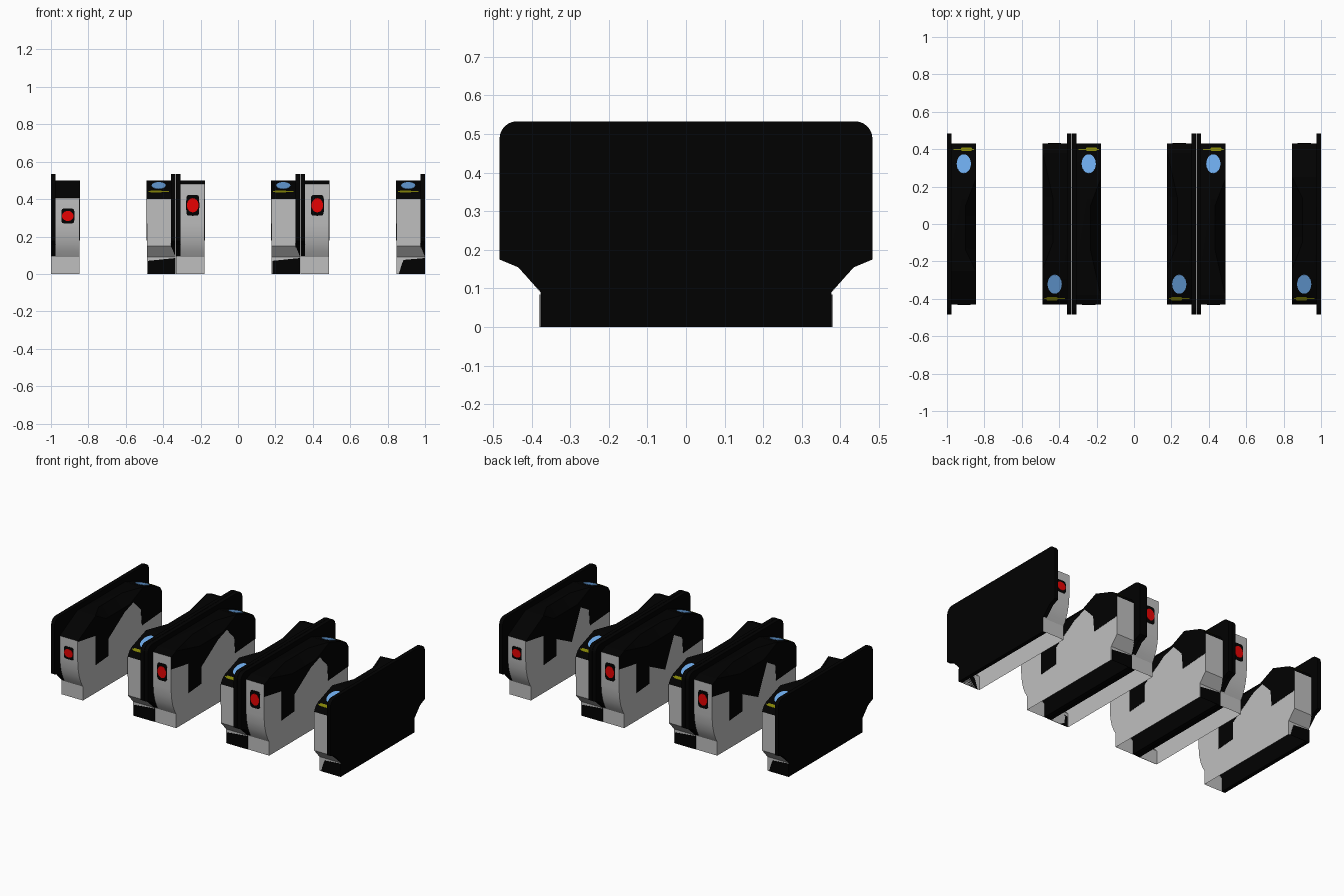
import bpy, bmesh, math
from mathutils import Matrix, Vector

cube = bpy.data.objects.get("Cube")
if cube:
    bpy.data.objects.remove(cube)


def material(name, rgb):
    m = bpy.data.materials.new(name)
    m.use_nodes = True
    m.diffuse_color = (*rgb, 1)
    m.node_tree.nodes["Principled BSDF"].inputs["Base Color"].default_value = (*rgb, 1)
    return m


BLACK = material("black", (0.0004, 0.0004, 0.0004))
GREY = material("light grey", (0.52, 0.52, 0.52))
BLUE = material("reader blue", (0.15, 0.39, 0.8))
RED = material("signal red", (1.0, 0.001, 0.001))
YELLOW = material("marker yellow", (0.22, 0.22, 0.002))


def finish(name, bm, mats, place, smooth=False):
    bmesh.ops.recalc_face_normals(bm, faces=bm.faces)
    mesh = bpy.data.meshes.new(name)
    bm.to_mesh(mesh)
    bm.free()
    for m in mats:
        mesh.materials.append(m)
    ob = bpy.data.objects.new(name, mesh)
    bpy.context.collection.objects.link(ob)
    ob.matrix_world = place
    if smooth:
        bpy.ops.object.select_all(action="DESELECT")
        ob.select_set(True)
        bpy.context.view_layer.objects.active = ob
        bpy.ops.object.shade_smooth_by_angle(angle=math.radians(20))
    return ob


def slab(name, outline, x0, x1, mat, place):
    """Closed (y, z) outline extruded along x."""
    bm = bmesh.new()
    face = bm.faces.new([bm.verts.new((x0, y, z)) for y, z in outline])
    ext = bmesh.ops.extrude_face_region(bm, geom=[face])["geom"]
    bmesh.ops.translate(bm, vec=(x1 - x0, 0, 0),
                        verts=[v for v in ext if isinstance(v, bmesh.types.BMVert)])
    return finish(name, bm, [mat], place)


def disc(name, centre, tilt, rx, ry, mat, place, power=1.0, depth=0.002):
    """Thin oval or rounded-square plate; tilt turns it about x."""
    def bend(v):
        return math.copysign(abs(v) ** power, v)
    bm = bmesh.new()
    ring = [i * math.tau / 24 for i in range(24)]
    face = bm.faces.new([bm.verts.new((rx * bend(math.cos(a)), ry * bend(math.sin(a)), 0))
                         for a in ring])
    ext = bmesh.ops.extrude_face_region(bm, geom=[face])["geom"]
    bmesh.ops.translate(bm, vec=(0, 0, depth),
                        verts=[v for v in ext if isinstance(v, bmesh.types.BMVert)])
    bm.transform(Matrix.Translation(centre) @ Matrix.Rotation(tilt, 4, "X"))
    return finish(name, bm, [mat], place)


# Side screen outline, mirrored front to back
half = [(0.375, 0), (0.375, 0.09), (0.435, 0.155), (0.483, 0.175)]
half += [(0.438 + 0.045 * math.cos(a), 0.488 + 0.045 * math.sin(a))
         for a in (i * math.pi / 12 for i in range(7))]
screen = half + [(-y, z) for y, z in reversed(half)]

WIDTH, WALL, MID = 0.155, 0.1535, 0.09
# Sloping reader end of the roof, and the bevel along the middle of its outer edge
READER_END = [(0.24, 0.5), (0.385, 0.449), (0.412, 0.431), (0.43, 0.4)]
BEVEL, RIDGE_X = [(-0.14, 0.44), (0.1, 0.44)], 0.1


def housing(place, shoulder, inset):
    """Hollow body, open below and towards the screen."""
    path = [(-0.377, 0), (-0.377, 0.09), (-0.395, 0.12), (-0.412, 0.16), (-0.424, 0.21),
            (-0.43, 0.27), (-0.43, shoulder), (-inset, 0.5), *READER_END,
            (0.43, 0.15), (0.377, 0.09), (0.377, 0)]
    roof = path.index(READER_END[0])
    bm = bmesh.new()
    # The feet reach across the end of the screen
    inner = [bm.verts.new((0 if z < 0.1 else 0.024, y, z)) for y, z in path]
    outer = [bm.verts.new((WALL, y, z)) for y, z in path]
    low = [bm.verts.new((WALL, y, z)) for y, z in BEVEL]
    ridge = [bm.verts.new((RIDGE_X, y, 0.5)) for y, z in BEVEL]
    a, b = outer[roof - 1], outer[roof]
    bm.faces.new(outer[:roof] + low + outer[roof:])
    tops = [(inner[roof - 1], inner[roof], b, ridge[1], ridge[0], a),
            (a, ridge[0], low[0]), (ridge[0], ridge[1], low[1], low[0]),
            (ridge[1], b, low[1])]
    for verts in tops:
        bm.faces.new(verts).material_index = 1
    for i in range(len(path) - 1):
        if i == roof - 1:
            continue
        f = bm.faces.new((inner[i], inner[i + 1], outer[i + 1], outer[i]))
        f.material_index = 1 if min(path[i][1], path[i + 1][1]) >= 0.4 else 0
    finish("housing", bm, [GREY, BLACK], place, smooth=True)


def half_gate(place, outer_lane, deep_notch):
    shoulder, inset = (0.405, 0.25) if outer_lane else (0.48, 0.38)
    slab("screen", screen, 0, 0.025, BLACK, place)
    housing(place, shoulder, inset)

    # Black kick plate on the foot below the reader
    foot = [(0, 0), (0.14, 0), (0.125, 0.05), (0.115, 0.075), (0, 0.085)]
    if not outer_lane:
        foot = [(0, 0), (0.147, 0), (0.147, 0.07), (0, 0.085)]
    across = Matrix.Translation((0, 0.377, 0)) @ Matrix.Rotation(-math.pi / 2, 4, "Z")
    slab("kick_plate", foot, -0.002, 0, BLACK, place @ across)

    # Black upper side panel with its stepped lower edge
    notch = [(0.04, 0.22), (0.13, 0.41)] if deep_notch else [(0.05, 0.41), (0.14, 0.44)]
    panel = [(-0.43, 0.4), (-0.25, 0.37), (-0.25, 0.18), (-0.12, 0.19), (-0.12, 0.3)]
    panel += notch + [(0.216, 0.36), (0.226, 0.256), (0.43, 0.27)]
    panel += READER_END[::-1] + BEVEL[::-1] + [(-inset, 0.5), (-0.43, shoulder)]
    slab("side_panel", panel, WALL, WIDTH, BLACK, place)

    # Signal lamp on the upright end
    z, tall = (0.31, 1.0) if outer_lane else (0.367, 1.4)
    upright = math.pi / 2
    disc("lamp_plate", (MID, -0.43, z), upright, 0.035, 0.04 * tall, BLACK, place, 0.35)
    disc("signal_lamp", (MID, -0.432, z), upright, 0.031, 0.027 * tall, RED, place)

    # Reader and markers on the sloping end
    def on_slope(i, t):
        start, end = Vector(READER_END[i]), Vector(READER_END[i + 1])
        spot, run = start.lerp(end, t), end - start
        return spot, math.atan2(run.y, run.x)
    spot, tilt = on_slope(0, 0.56)
    disc("card_reader", (MID, *spot), tilt, 0.038, 0.054, BLUE, place)
    spot, tilt = on_slope(1, 0.5)
    disc("marker_plate", (0.105, *spot), tilt, 0.03, 0.01, YELLOW, place, 0.2)
    disc("marker_line", (MID, *spot), tilt, 0.056, 0.003, YELLOW, place, 0.2, 0.001)


# Three lanes, each a pair of half gates turned to face each other
for x in (-1, -0.332, 0.334):
    move = Matrix.Translation((x, 0, 0))
    outer_lane = x == -1
    half_gate(move, outer_lane, False)
    half_gate(Matrix.Rotation(math.pi, 4, "Z") @ move, outer_lane, True)
